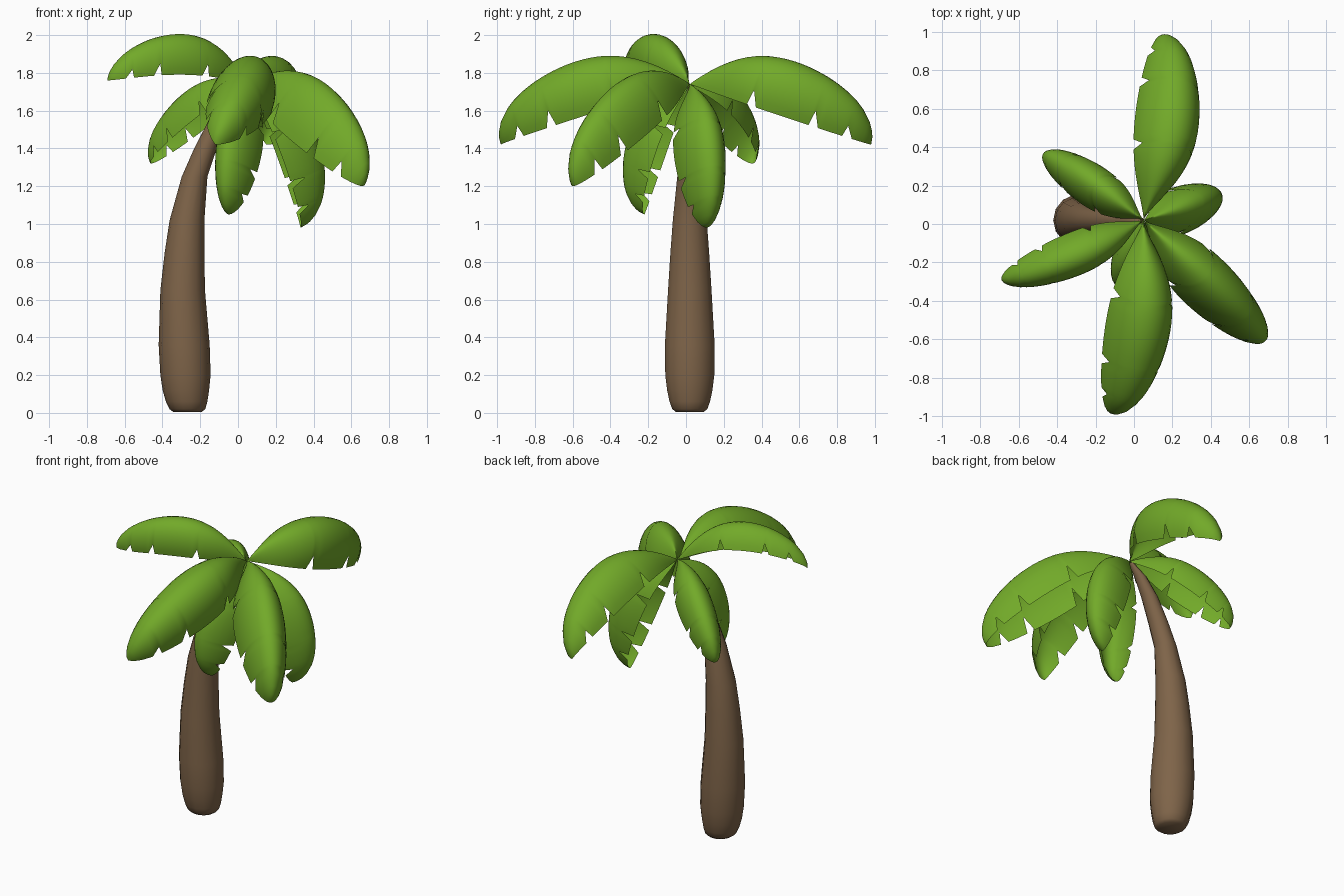
import bpy, bmesh, math
from mathutils import Vector

if "Cube" in bpy.data.objects:
    bpy.data.objects.remove(bpy.data.objects["Cube"])


def material(name, rgb):
    m = bpy.data.materials.new(name)
    m.diffuse_color = (*rgb, 1.0)
    m.use_nodes = True
    m.node_tree.nodes["Principled BSDF"].inputs["Base Color"].default_value = m.diffuse_color
    return m


bark = material("bark_brown", (0.21, 0.127, 0.066))
green = material("leaf_green", (0.168, 0.40, 0.022))


def finish(bm, name, mat, angle):
    """Clean up the mesh, make an object of it and shade it smooth."""
    bmesh.ops.remove_doubles(bm, verts=bm.verts, dist=0.0005)
    bmesh.ops.recalc_face_normals(bm, faces=bm.faces)
    me = bpy.data.meshes.new(name)
    bm.to_mesh(me)
    bm.free()
    me.materials.append(mat)
    ob = bpy.data.objects.new(name, me)
    bpy.context.collection.objects.link(ob)
    bpy.ops.object.select_all(action='DESELECT')
    ob.select_set(True)
    bpy.context.view_layer.objects.active = ob
    bpy.ops.object.shade_smooth_by_angle(angle=math.radians(angle))
    return ob


def bridge(bm, rows, closed):
    for a, b in zip(rows, rows[1:]):
        n = len(a)
        for i in range(n if closed else n - 1):
            j = (i + 1) % n
            bm.faces.new((a[i], a[j], b[j], b[i]))


# Trunk: stacked rings (height, centre x, radius) leaning to the crown
RINGS = [(0.005, -0.267, 0.075), (0.02, -0.268, 0.095), (0.06, -0.272, 0.110),
         (0.12, -0.276, 0.123), (0.20, -0.278, 0.133), (0.36, -0.285, 0.135),
         (0.65, -0.293, 0.118), (0.85, -0.283, 0.105), (1.02, -0.270, 0.092),
         (1.25, -0.230, 0.068), (1.40, -0.172, 0.060), (1.55, -0.105, 0.050),
         (1.66, -0.035, 0.036), (1.73, 0.035, 0.015)]
bm = bmesh.new()
rows = []
for z, cx, r in RINGS:
    rows.append([bm.verts.new((cx + r * math.cos(math.tau * i / 14),
                               0.02 + r * math.sin(math.tau * i / 14), z))
                 for i in range(14)])
bridge(bm, rows, True)
bm.faces.new(rows[0][::-1])
bm.faces.new(rows[-1])
finish(bm, "trunk", bark, 75)

# Leaves: arched half shells from the crown to a tip, with notched edges
CROWN = Vector((0.05, 0.02, 1.74))
NOTCHES = (0.35, 0.69, 0.87)
STEPS = 16


def leaf(name, tip, left, right, height, lift=0.0, skew=0.0, tilt=0.0):
    """skew leans the ridge to the right, tilt raises the left edge
    (negative values: the other side)."""
    chord = Vector(tip) - CROWN
    head = Vector((chord.x, chord.y, 0)).normalized()
    side = head.cross(Vector((0, 0, 1)))
    up = side.cross(chord).normalized()
    # even stations, with those near a notch replaced by the notch corners
    ts = [i / 24 for i in range(25)] + [0.015, 0.985, 0.995]
    ts = [t for t in ts if all(not -0.025 < t - n < 0.05 for n in NOTCHES)]
    for n in NOTCHES:
        ts += [n - 0.015, n, n + 0.036]
    bm = bmesh.new()
    rows = []
    for t in sorted(ts):
        base = max(4 * t * (1 - t), 0.0)
        h = (height - abs(tilt) / 2) * base ** (0.5 + 0.35 * (1 - t) ** 2)
        w = base ** (0.55 + 0.8 * (1 - t) ** 2)
        cut = 0.4 if t in NOTCHES else 0.0
        row = []
        for i in range(STEPS + 1):
            a = cut + (math.pi - 2 * cut) * i / STEPS
            u = w * ((right - left) / 2 + (right + left) / 2 * math.cos(a)
                     + skew * math.sin(a))
            v = h * math.sin(a) + lift * math.sin(math.pi * t)
            v += w * (abs(tilt) - tilt * math.cos(a)) / 2
            row.append(bm.verts.new(CROWN + chord * t + side * u + up * v))
        rows.append(row)
    bridge(bm, rows, False)
    ob = finish(bm, name, green, 60)
    # keep the outer side facing up and out
    me = ob.data
    if sum(p.normal.dot(up) * p.area for p in me.polygons) < 0:
        me.flip_normals()


leaf("back_leaf", (0.15, 0.98, 1.42), 0.10, 0.21, 0.285, 0, 0.09, 0.13)
leaf("front_leaf", (-0.12, -0.98, 1.42), 0.21, 0.105, 0.285, 0, -0.09, -0.13)
leaf("left_front_leaf", (-0.69, -0.29, 1.76), 0.125, 0.09, 0.21, 0.04, -0.05, -0.09)
leaf("right_front_leaf", (0.66, -0.595, 1.20), 0.145, 0.15, 0.295, 0, -0.02, 0.02)
leaf("left_back_leaf", (-0.46, 0.35, 1.32), 0.105, 0.115, 0.195, 0, 0.02)
leaf("right_drooping_leaf", (0.33, 0.11, 0.98), 0.115, 0.135, 0.26, 0, 0, 0.05)
leaf("front_drooping_leaf", (-0.05, -0.22, 1.05), 0.14, 0.085, 0.22, 0, 0, -0.03)
